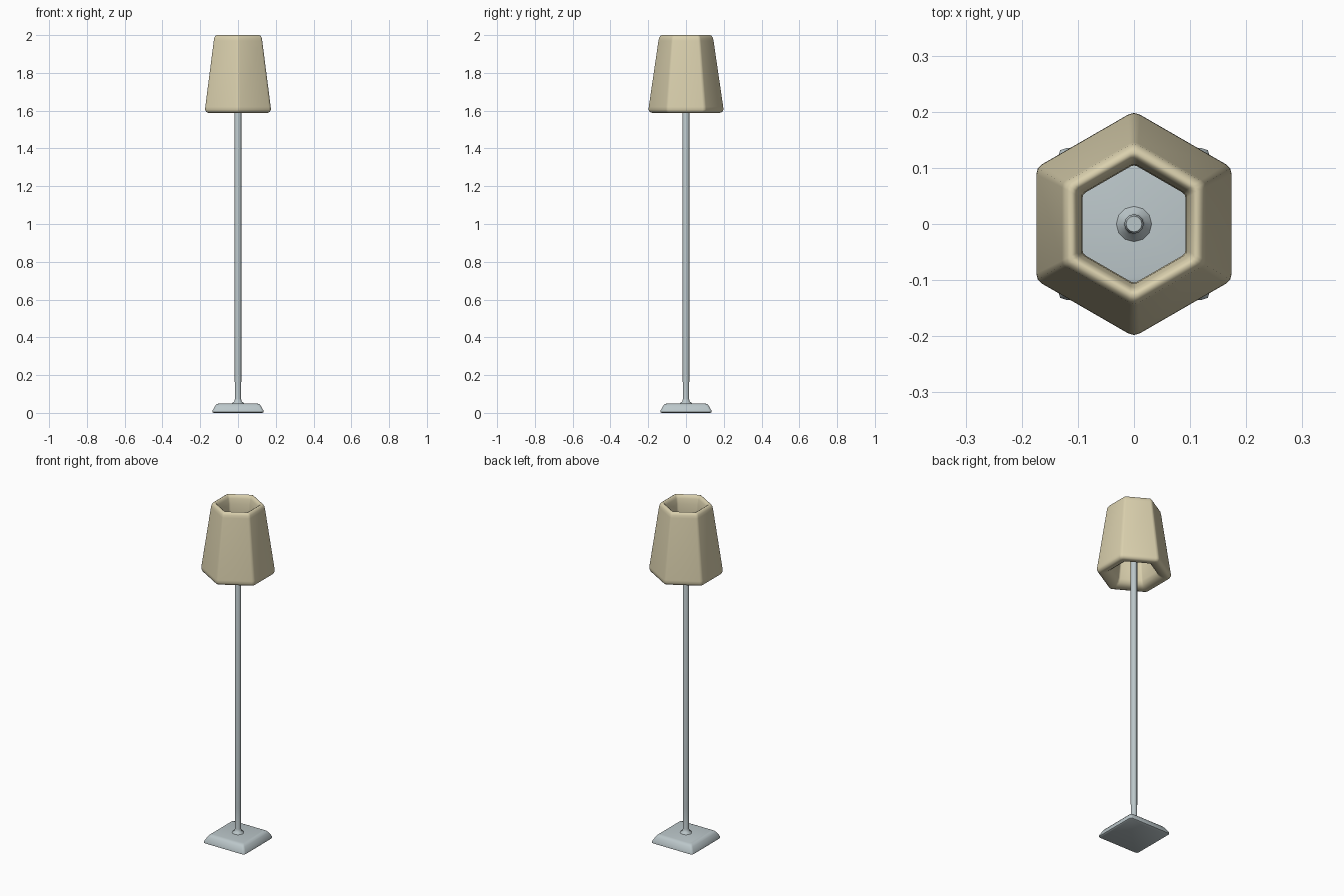
import bpy, math

if "Cube" in bpy.data.objects:
    bpy.data.objects.remove(bpy.data.objects["Cube"])


def material(name, rgb):
    m = bpy.data.materials.new(name)
    m.diffuse_color = (*rgb, 1)
    m.use_nodes = True
    m.node_tree.nodes["Principled BSDF"].inputs["Base Color"].default_value = m.diffuse_color
    return m


def section(sides, start, cut):
    """Unit polygon (circumradius 1) with slightly rounded corners."""
    corners = [(math.cos(start + math.tau * i / sides), math.sin(start + math.tau * i / sides))
               for i in range(sides)]
    pts = []
    for i, c in enumerate(corners):
        if cut == 0:
            pts.append(c)
            continue
        a, b = corners[i - 1], corners[(i + 1) % sides]
        p = [c[k] + (a[k] - c[k]) * cut for k in (0, 1)]
        q = [c[k] + (b[k] - c[k]) * cut for k in (0, 1)]
        mid = [0.25 * p[k] + 0.5 * c[k] + 0.25 * q[k] for k in (0, 1)]
        pts += [p, mid, q]
    return pts


def loft(name, sec, profile, mat, closed=False, angle=60):
    """Stack scaled copies of a section along (radius, z) profile."""
    n, m = len(sec), len(profile)
    verts = [(x * r, y * r, z) for r, z in profile for x, y in sec]
    faces = []
    for j in range(m if closed else m - 1):
        k = (j + 1) % m
        for i in range(n):
            h = (i + 1) % n
            faces.append((j * n + i, j * n + h, k * n + h, k * n + i))
    if not closed:
        faces.append(tuple(reversed(range(n))))
        faces.append(tuple(range((m - 1) * n, m * n)))
    me = bpy.data.meshes.new(name)
    me.from_pydata(verts, [], faces)
    me.materials.append(mat)
    ob = bpy.data.objects.new(name, me)
    bpy.context.collection.objects.link(ob)
    bpy.ops.object.select_all(action='DESELECT')
    ob.select_set(True)
    bpy.context.view_layer.objects.active = ob
    bpy.ops.object.shade_smooth_by_angle(angle=math.radians(angle))
    return ob


metal = material("brushed grey metal", (0.50, 0.57, 0.59))
fabric = material("cream shade", (0.70, 0.63, 0.42))

# square foot with soft sloping edges (radius = half side * sqrt 2)
s = math.sqrt(2)
loft("base", section(4, math.pi / 4, 0.05),
     [(0.128 * s, 0.0), (0.135 * s, 0.004), (0.135 * s, 0.012), (0.120 * s, 0.038),
      (0.113 * s, 0.046), (0.10 * s, 0.05)], metal)

# slim pole flaring into the foot
loft("pole", section(12, 0, 0),
     [(0.034, 0.045), (0.03, 0.053), (0.02, 0.06), (0.0165, 0.075),
      (0.0175, 0.2), (0.0175, 1.69), (0.014, 1.70)], metal)

# thick hexagonal shade, open top and bottom, rounded rims
loft("lamp_shade", section(6, math.pi / 2, 0.06),
     [(0.122, 1.625), (0.132, 1.605), (0.150, 1.594), (0.180, 1.588), (0.195, 1.593),
      (0.201, 1.605), (0.200, 1.62), (0.148, 1.97), (0.145, 1.985), (0.138, 1.996),
      (0.129, 2.0), (0.121, 1.996), (0.115, 1.98), (0.108, 1.95), (0.106, 1.90),
      (0.112, 1.70)], fabric, closed=True)
